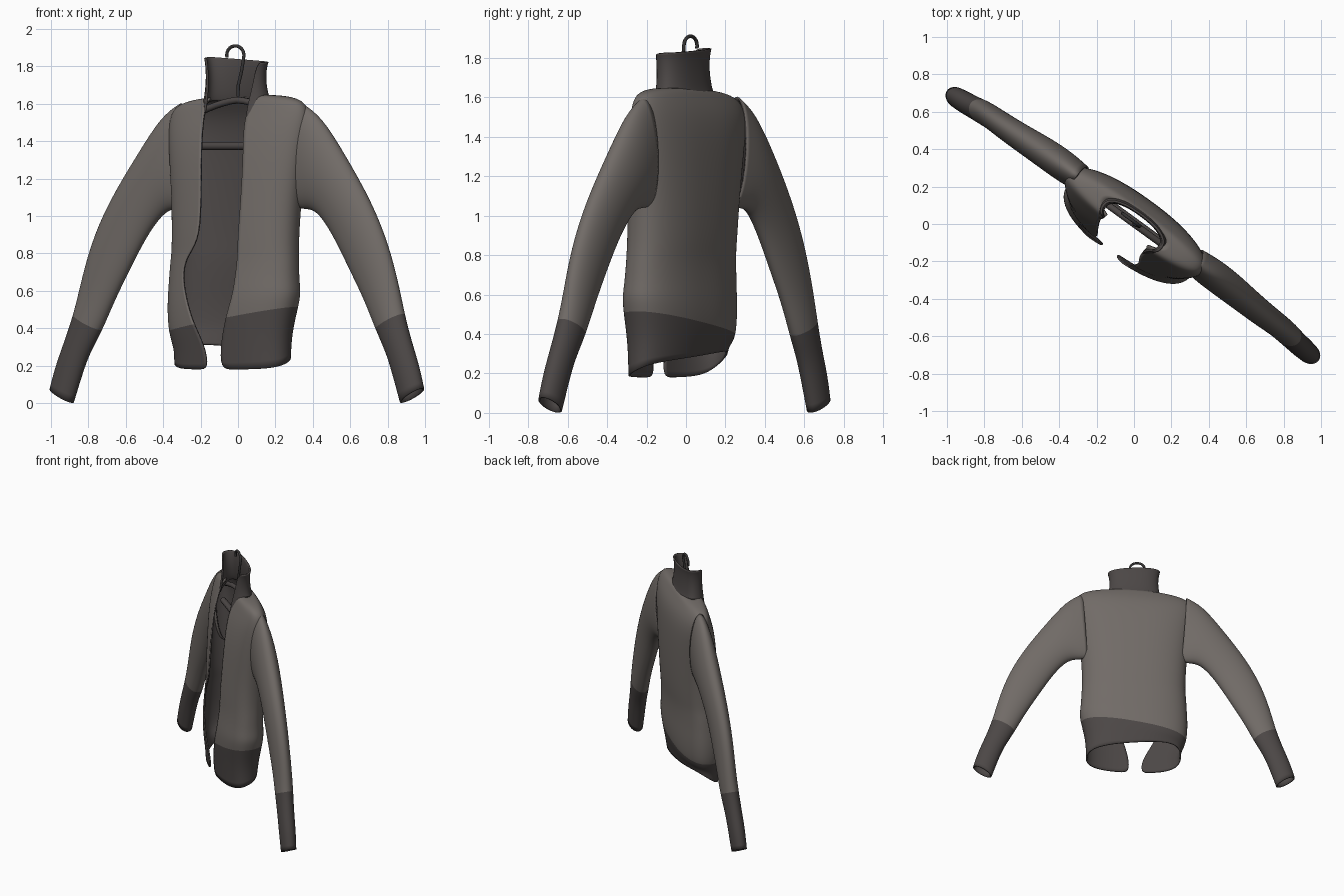
import bpy, bmesh, math

if "Cube" in bpy.data.objects:
    bpy.data.objects.remove(bpy.data.objects["Cube"])

TURN = math.radians(-36)      # the whole jacket hangs turned about z


def material(name, rgb):
    m = bpy.data.materials.new(name)
    m.diffuse_color = (*rgb, 1)
    m.use_nodes = True
    m.node_tree.nodes["Principled BSDF"].inputs["Base Color"].default_value = m.diffuse_color
    return m


CLOTH = material("warm_grey_cloth", (0.165, 0.147, 0.135))
KNIT = material("dark_knit", (0.072, 0.063, 0.061))
METAL = material("dark_metal", (0.035, 0.033, 0.033))


def loft(name, rings, mats, dark_rows, closed=False, flip=False, levels=2, thick=0.01):
    """Skin a list of rings (bottom to top), smooth it and give it a dark lining."""
    bm = bmesh.new()
    rows = [[bm.verts.new(p) for p in r] for r in rings]
    n = len(rows[0])
    for i in range(len(rows) - 1):
        for j in range(n if closed else n - 1):
            k = (j + 1) % n
            quad = [rows[i][j], rows[i][k], rows[i + 1][k], rows[i + 1][j]]
            f = bm.faces.new(quad[::-1] if flip else quad)
            f.smooth = True
            f.material_index = 1 if i < dark_rows and len(mats) > 1 else 0
    me = bpy.data.meshes.new(name)
    bm.to_mesh(me)
    bm.free()
    ob = bpy.data.objects.new(name, me)
    bpy.context.collection.objects.link(ob)
    for m in mats:
        me.materials.append(m)
    sub = ob.modifiers.new("smooth", 'SUBSURF')
    sub.levels = sub.render_levels = levels
    sol = ob.modifiers.new("lining", 'SOLIDIFY')
    sol.thickness = thick
    sol.offset = -1
    if len(mats) > 1:
        sol.material_offset = sol.material_offset_rim = 1
    ob.rotation_euler.z = TURN
    return ob


def open_ring(a, vf, vb, u_r, u_l, n, p=0.85):
    """Rounded outline from the right front edge, round the back, to the left one."""
    vc, b = (vf + vb) / 2, (vb - vf) / 2

    def ang(u):
        return math.acos(math.copysign(min(1, abs(u) / a) ** (1 / p), u))
    t0, t1 = -ang(u_r), 2 * math.pi - ang(u_l)
    out = []
    for i in range(n):
        t = t0 + (t1 - t0) * i / (n - 1)
        c, s = math.cos(t), math.sin(t)
        out.append((math.copysign(abs(c) ** p, c) * a,
                    vc + math.copysign(abs(s) ** p, s) * b))
    return out


# Jacket body: z, half width, front, back, right opening edge, left opening edge
BODY = [
    (0.18, .365, -.19, .09, .02, -.06),
    (0.32, .365, -.20, .11, .03, -.08),
    (0.45, .405, -.21, .13, .07, -.15),
    (0.56, .415, -.21, .135, .11, -.20),
    (0.66, .405, -.20, .13, .12, -.24),
    (0.77, .40, -.19, .13, .13, -.235),
    (0.86, .395, -.19, .14, .13, -.13),
    (1.05, .40, -.18, .15, .14, -.12),
    (1.30, .43, -.16, .155, .145, -.135),
    (1.45, .45, -.13, .15, .125, -.15),
    (1.54, .45, -.10, .13, .125, -.16),
    (1.60, .42, -.08, .10, .13, -.16),
    (1.63, .32, -.07, .085, .13, -.15),
    (1.64, .20, -.06, .07, .12, -.14)]
rings = []
for k, (z, a, vf, vb, ur, ul) in enumerate(BODY):
    ring = []
    for u, v in open_ring(a, vf, vb, ur, ul, 33):
        back = max(0, min(1, (v - vf) / (vb - vf)))
        hem = 0.18 + back * back * (3 - 2 * back) * (0.11 - 0.1 * u)
        band = 0.45 + 0.2 * u
        if k < 3:                       # knitted band dips in front and tilts
            zz = hem + (band - hem) * k / 2
        elif k == 3:
            zz = z + 0.08 * u
        else:
            zz = z + (0.04 * u if z > 1.4 else 0)
        ring.append((u, v, zz))
    rings.append(ring)
loft("jacket_body", rings, [CLOTH, KNIT], 2)

# Sleeves, cuff to shoulder: outer u, z, inner u, z, centre depth, half depth
SLEEVE = [
    (1.23, .08, 1.085, .00, -.01, .055),
    (1.195, .20, 1.03, .16, -.005, .06),
    (1.14, .33, .985, .27, .0, .06),
    (1.085, .48, .915, .38, .01, .065),
    (1.05, .62, .83, .55, .015, .065),
    (.985, .84, .725, .72, .015, .07),
    (.865, 1.08, .61, .91, .02, .075),
    (.67, 1.345, .50, 1.03, .03, .085),
    (.52, 1.545, .42, 1.03, .03, .085),
    (.40, 1.61, .36, 1.04, .03, .075)]
for side, name in ((1, "left_sleeve"), (-1, "right_sleeve")):
    rings = []
    for uo, zo, ui, zi, v, d in SLEEVE:
        ring = []
        for i in range(16):
            t = 2 * math.pi * i / 16
            c = math.cos(t)
            ring.append((side * ((uo + ui) / 2 + (uo - ui) / 2 * c),
                         v + d * math.sin(t),
                         (zo + zi) / 2 + (zo - zi) / 2 * c))
        rings.append(ring)
    loft(name, rings, [CLOTH, KNIT], 3, closed=True, flip=side < 0)

# Stand-up collar: back z, front z, half width, front, back, opening edges
COLLAR = [
    (1.62, 1.50, .215, -.12, .085, .125, -.165),
    (1.65, 1.58, .20, -.11, .075, .13, -.155),
    (1.73, 1.70, .185, -.10, .065, .15, -.155),
    (1.80, 1.79, .19, -.10, .065, .165, -.165),
    (1.835, 1.83, .20, -.10, .07, .185, -.17)]
rings = []
for zb, zf, a, vf, vb, ur, ul in COLLAR:
    ring = []
    for u, v in open_ring(a, vf, vb, ur, ul, 19):
        t = (v - vf) / (vb - vf)
        w = min(1, max(0, t) * 1.6)
        ring.append((u, v, zf + (zb - zf) * w - 0.06 * u * (zb - 1.62) / 0.2))
    rings.append(ring)
loft("collar", rings, [KNIT], 0, thick=0.012)


def rod(name, pts, radius, mat):
    cu = bpy.data.curves.new(name, 'CURVE')
    cu.dimensions = '3D'
    cu.bevel_depth = radius
    cu.bevel_resolution = 3
    cu.use_fill_caps = True
    sp = cu.splines.new('POLY')
    sp.points.add(len(pts) - 1)
    for q, p in zip(sp.points, pts):
        q.co = (*p, 1)
    cu.materials.append(mat)
    ob = bpy.data.objects.new(name, cu)
    bpy.context.collection.objects.link(ob)
    ob.rotation_euler.z = TURN


# Hanger: hook with stem, sloping shoulder arms, cross bar
hook = [(0, 0, 1.64), (.002, 0, 1.70), (.02, .003, 1.77), (.03, .006, 1.83)]
hook += [(-.025 + .057 * math.cos(t), .01, 1.86 + .05 * math.sin(t))
         for t in (math.pi * i / 12 * 1.08 for i in range(13))]
rod("hanger_hook", hook, 0.009, METAL)
rod("hanger_arms", [(.38 * s / 8, 0, 1.62 - .12 * abs(s / 8) ** 1.5) for s in range(-8, 9)],
    0.018, KNIT)
rod("hanger_bar", [(-.36, .01, 1.375), (.36, .01, 1.375)], 0.022, KNIT)
